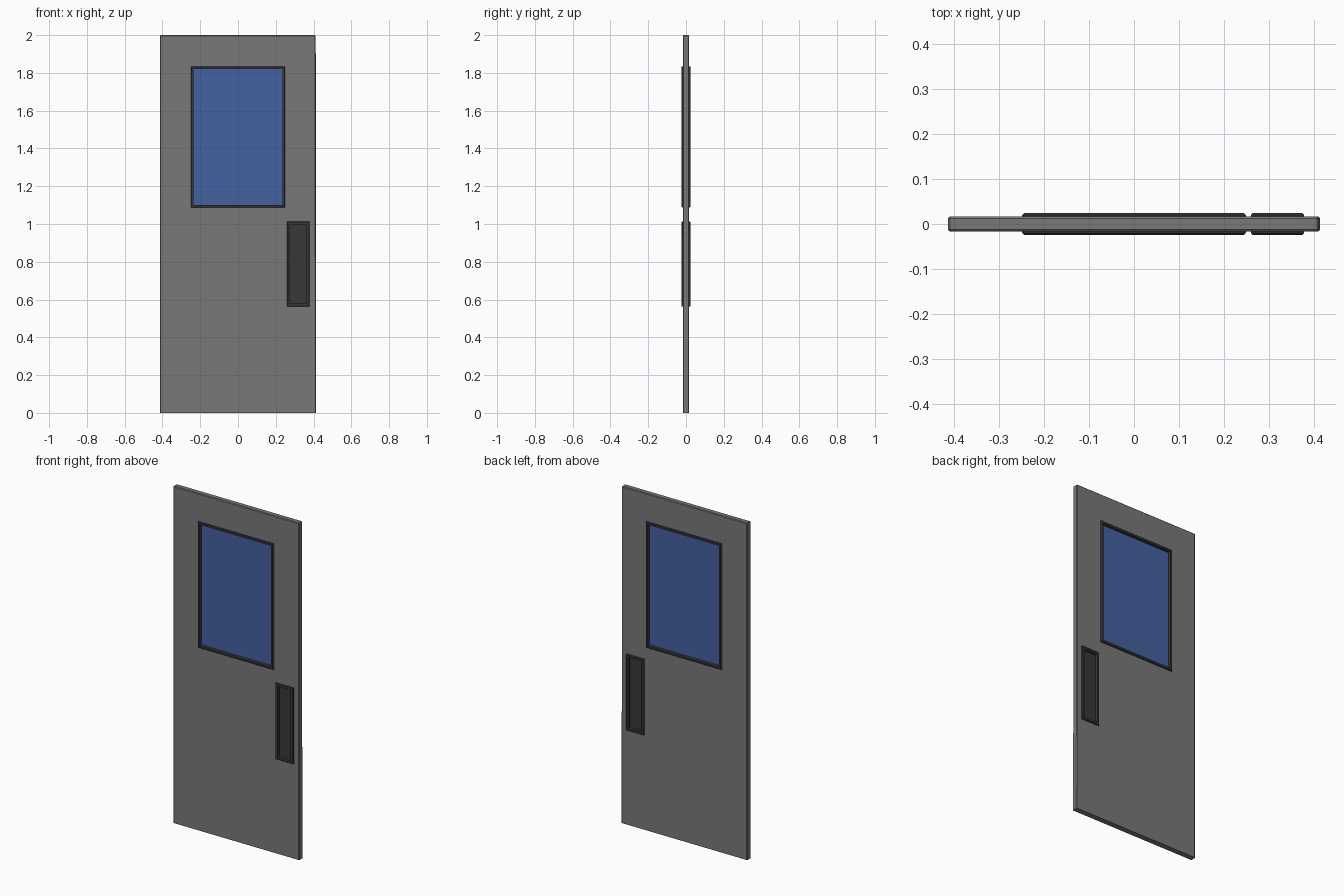
import bpy, bmesh

if "Cube" in bpy.data.objects:
    bpy.data.objects.remove(bpy.data.objects["Cube"])

DOOR_HALF = 0.0165     # half thickness of the leaf
LIP = 0.024            # how far the frames reach from the centre plane
TUCK = 0.010           # the leaf runs this far under each frame


def material(name, rgb):
    m = bpy.data.materials.new(name)
    m.diffuse_color = (*rgb, 1)
    m.use_nodes = True
    m.node_tree.nodes["Principled BSDF"].inputs["Base Color"].default_value = m.diffuse_color
    return m


def finish(name, bm, mat=None):
    bmesh.ops.recalc_face_normals(bm, faces=bm.faces[:])
    me = bpy.data.meshes.new(name)
    bm.to_mesh(me)
    bm.free()
    ob = bpy.data.objects.new(name, me)
    bpy.context.collection.objects.link(ob)
    if mat:
        me.materials.append(mat)
    return ob


def box_mesh(x0, x1, z0, z1, half):
    bm = bmesh.new()
    bmesh.ops.create_cube(bm, size=1)
    for v in bm.verts:
        v.co.x = x1 if v.co.x > 0 else x0
        v.co.y = half if v.co.y > 0 else -half
        v.co.z = z1 if v.co.z > 0 else z0
    return bm


def ring(name, x0, x1, z0, z1, width, mat):
    """Rectangular frame clamping both faces of the leaf."""
    b = 0.004
    side = [(TUCK, DOOR_HALF), (0, DOOR_HALF), (0, LIP - b), (b, LIP), (width, LIP)]
    profile = side + [(i, -y) for i, y in reversed(side)]
    bm = bmesh.new()
    loops = [[bm.verts.new(c) for c in ((x0 + i, y, z0 + i), (x1 - i, y, z0 + i),
                                        (x1 - i, y, z1 - i), (x0 + i, y, z1 - i))]
             for i, y in profile]
    for k, a in enumerate(loops):
        c = loops[(k + 1) % len(loops)]
        for j in range(4):
            n = (j + 1) % 4
            bm.faces.new((a[j], a[n], c[n], c[j]))
    return finish(name, bm, mat)


grey = material("door_grey", (0.19, 0.19, 0.19))
dark = material("dark_trim", (0.04, 0.04, 0.04))
blue = material("blue_glass", (0.06, 0.12, 0.36))

# Door leaf: top and upright edges bevelled, lock edge flares slightly to the foot
bm = box_mesh(-0.414, 0.4115, 0, 2, DOOR_HALF)
edges = [e for e in bm.edges if max(v.co.z for v in e.verts) > 1]
bmesh.ops.bevel(bm, geom=edges, offset=0.004, segments=1, affect='EDGES')
for v in bm.verts:
    if v.co.z < 0.01 and v.co.x > 0:
        v.co.x += 0.0025
door = finish("door_leaf", bm, grey)

# Openings: name, x0, x1, z0, z1, rim width, infill half thickness, infill material
openings = [
    ("window", -0.249, 0.249, 1.087, 1.835, 0.0145, 0.006, blue),
    ("handle", 0.260, 0.379, 0.562, 1.014, 0.016, 0.007, dark),
]
for name, x0, x1, z0, z1, width, half, mat in openings:
    # Hole through the leaf
    cutter = finish(name + "_cutter",
                    box_mesh(x0 + TUCK, x1 - TUCK, z0 + TUCK, z1 - TUCK, 0.1))
    cutter.hide_render = True
    cutter.hide_set(True)
    mod = door.modifiers.new(name + "_hole", 'BOOLEAN')
    mod.operation = 'DIFFERENCE'
    mod.solver = 'EXACT'
    mod.object = cutter
    # Frame and recessed infill
    ring(name + "_frame", x0, x1, z0, z1, width, dark)
    e = width - 0.002
    finish(name + "_pane", box_mesh(x0 + e, x1 - e, z0 + e, z1 - e, half), mat)
